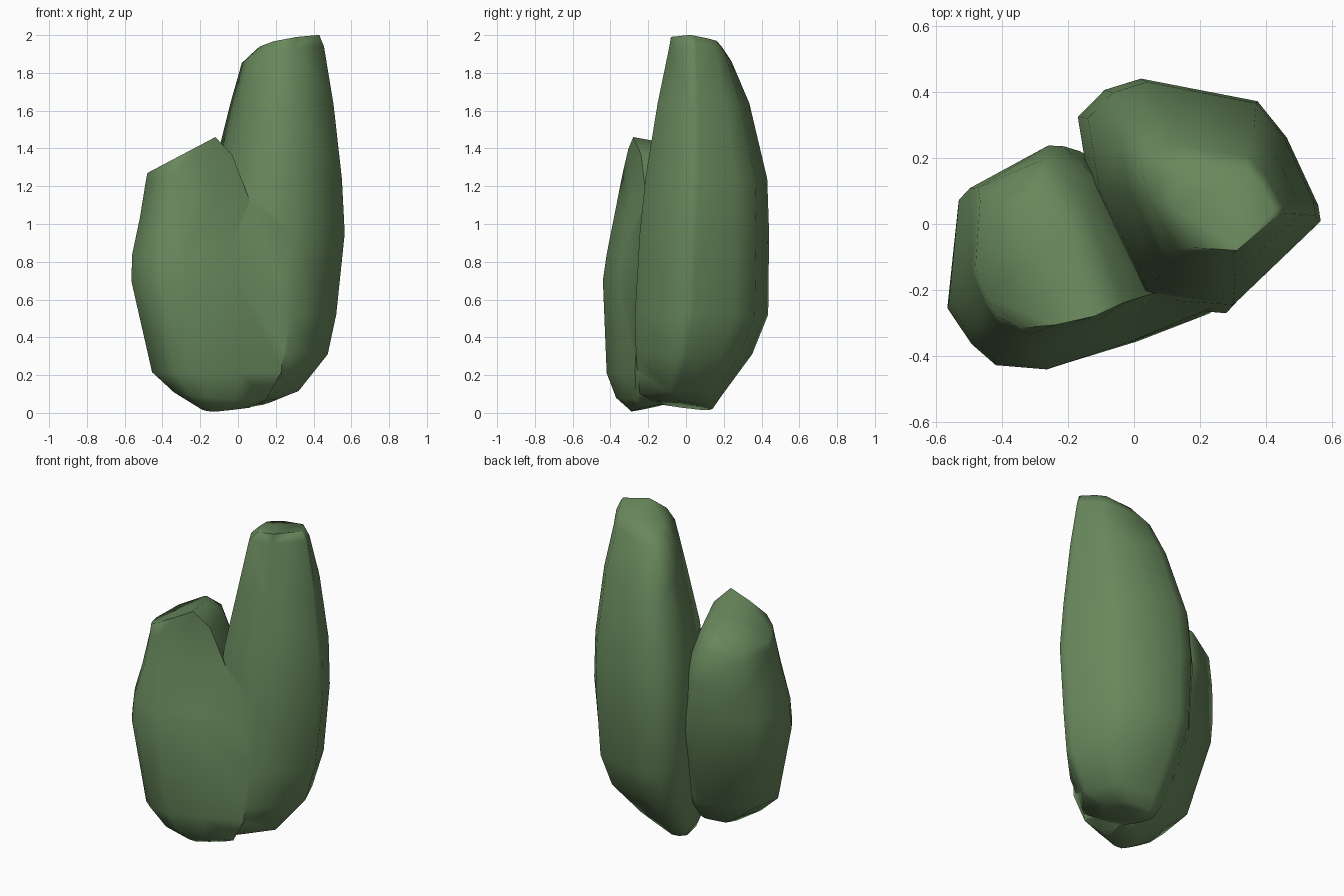
import bpy, bmesh, math

if "Cube" in bpy.data.objects:
    bpy.data.objects.remove(bpy.data.objects["Cube"])

green = bpy.data.materials.new("cactus green")
green.diffuse_color = (0.138, 0.246, 0.107, 1)
green.use_nodes = True
green.node_tree.nodes["Principled BSDF"].inputs["Base Color"].default_value = green.diffuse_color


def lobe(name, outline, rings):
    """Loft a unit outline through rings of (z, x0, x1, y0, y1, x tilt, y tilt, shear)."""
    bm = bmesh.new()
    loops = []
    for z, x0, x1, y0, y1, tx, ty, sh in rings:
        loops.append([bm.verts.new((x0 + u * (x1 - x0),
                                    y0 + v * (y1 - y0) + sh * (u - 0.37),
                                    z + tx * (u - 0.5) + ty * (v - 0.5)))
                      for u, v in outline])
    n = len(outline)
    for a, b in zip(loops, loops[1:]):
        for i in range(n):
            j = (i + 1) % n
            bm.faces.new((a[i], a[j], b[j], b[i]))
    bm.faces.new(loops[0][::-1])
    bm.faces.new(loops[-1])
    bmesh.ops.triangulate(bm, faces=bm.faces)
    bmesh.ops.recalc_face_normals(bm, faces=bm.faces)
    me = bpy.data.meshes.new(name)
    bm.to_mesh(me)
    bm.free()
    me.materials.append(green)
    ob = bpy.data.objects.new(name, me)
    bpy.context.collection.objects.link(ob)
    return ob


# tall stem, back right
tall = lobe("cactus_stems",
            [(0, .83), (.05, .5), (.26, .03), (.64, 0), (1, .37), (.99, .44),
             (.86, .74), (.74, .9), (.26, 1), (.11, .95)],
            [(0.045, -0.07, 0.20, -0.18, 0.14, 0.04, -0.03, 0),
             (0.10, -0.10, 0.32, -0.245, 0.19, 0.03, 0, 0),
             (0.31, -0.13, 0.475, -0.265, 0.35, 0, 0, 0),
             (0.52, -0.15, 0.52, -0.27, 0.435, 0, 0, 0),
             (0.95, -0.17, 0.565, -0.245, 0.44, 0, 0, 0),
             (1.24, -0.14, 0.55, -0.215, 0.43, 0, 0, 0),
             (1.64, -0.04, 0.505, -0.15, 0.335, 0, 0, 0),
             (1.90, 0.02, 0.455, -0.09, 0.24, 0.07, -0.04, 0),
             (1.967, 0.10, 0.43, -0.08, 0.19, 0.06, -0.03, 0)])

# short stem, front left
short = lobe("short_stem",
             [(.04, .77), (0, .29), (.09, .12), (.18, .02), (.37, 0), (.68, .13),
              (1, .30), (.76, .8), (.53, 1), (.45, 1)],
             [(0.03, -0.19, 0.06, -0.29, -0.10, 0.01, 0.04, 0),
              (0.10, -0.34, 0.15, -0.37, -0.01, -0.04, 0.05, 0),
              (0.22, -0.455, 0.23, -0.42, 0.08, 0, 0.02, 0),
              (0.70, -0.565, 0.25, -0.44, 0.20, 0, 0, 0),
              (0.84, -0.56, 0.19, -0.42, 0.22, 0, 0, 0),
              (1.08, -0.52, 0.06, -0.375, 0.24, 0.1, 0, -0.03),
              (1.29, -0.49, -0.03, -0.335, 0.20, 0.15, 0, -0.1),
              (1.365, -0.48, -0.12, -0.315, 0.12, 0.19, 0, -0.15)])

# fuse the stems into one body
fuse = tall.modifiers.new("fuse", 'BOOLEAN')
fuse.operation = 'UNION'
fuse.solver = 'EXACT'
fuse.object = short
bpy.ops.object.select_all(action='DESELECT')
tall.select_set(True)
bpy.context.view_layer.objects.active = tall
bpy.ops.object.modifier_apply(modifier="fuse")
bpy.data.objects.remove(short)
bpy.ops.object.shade_smooth_by_angle(angle=math.radians(75))
